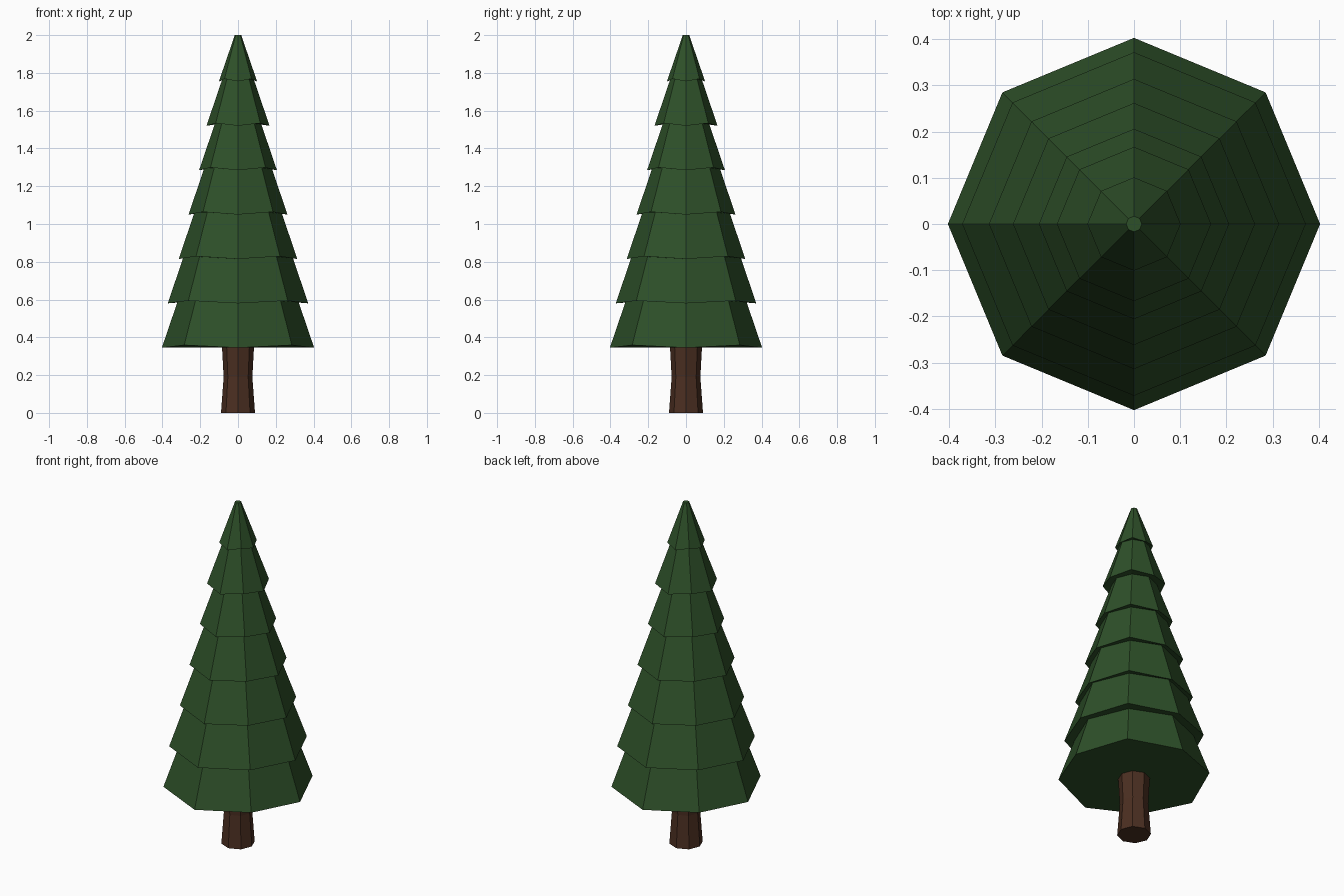
import bpy, bmesh
from math import cos, sin, pi

if "Cube" in bpy.data.objects:
    bpy.data.objects.remove(bpy.data.objects["Cube"])

SIDES = 8


def material(name, color):
    mat = bpy.data.materials.new(name)
    mat.diffuse_color = (*color, 1)
    mat.use_nodes = True
    mat.node_tree.nodes["Principled BSDF"].inputs["Base Color"].default_value = mat.diffuse_color
    return mat


def loft(name, profile, mat):
    """Stack octagons of (radius, z, lift of the diagonal corners) and cap both ends."""
    bm = bmesh.new()
    rings = []
    for r, z, lift in profile:
        rings.append([bm.verts.new((r * cos(2 * pi * i / SIDES),
                                    r * sin(2 * pi * i / SIDES),
                                    z + lift * (i % 2))) for i in range(SIDES)])
    for a, b in zip(rings, rings[1:]):
        for i in range(SIDES):
            j = (i + 1) % SIDES
            bm.faces.new((a[i], a[j], b[j], b[i]))
    bm.faces.new(rings[0][::-1])
    bm.faces.new(rings[-1])
    mesh = bpy.data.meshes.new(name)
    bm.to_mesh(mesh)
    bm.free()
    mesh.materials.append(mat)
    obj = bpy.data.objects.new(name, mesh)
    bpy.context.collection.objects.link(obj)
    return obj


green = material("needles", (0.027, 0.08, 0.022))
brown = material("bark", (0.07, 0.028, 0.015))

# Trunk, slightly waisted
loft("trunk", [(0.09, 0, 0), (0.076, 0.19, 0), (0.085, 0.355, 0)], brown)

# Foliage: skirts that overhang the narrower top of the skirt below
BASE, STEP, LIFT = 0.345, 0.235, 0.014
skirts = [0.403, 0.372, 0.314, 0.262, 0.206, 0.167, 0.101]
profile = []
for k, r in enumerate(skirts):
    z = BASE + k * STEP
    profile.append((r, z, LIFT))
    if k < len(skirts) - 1:
        profile.append((r - 0.084, z + STEP + 0.012, 0))
profile.append((0.017, 2.0, 0))
loft("foliage", profile, green)
